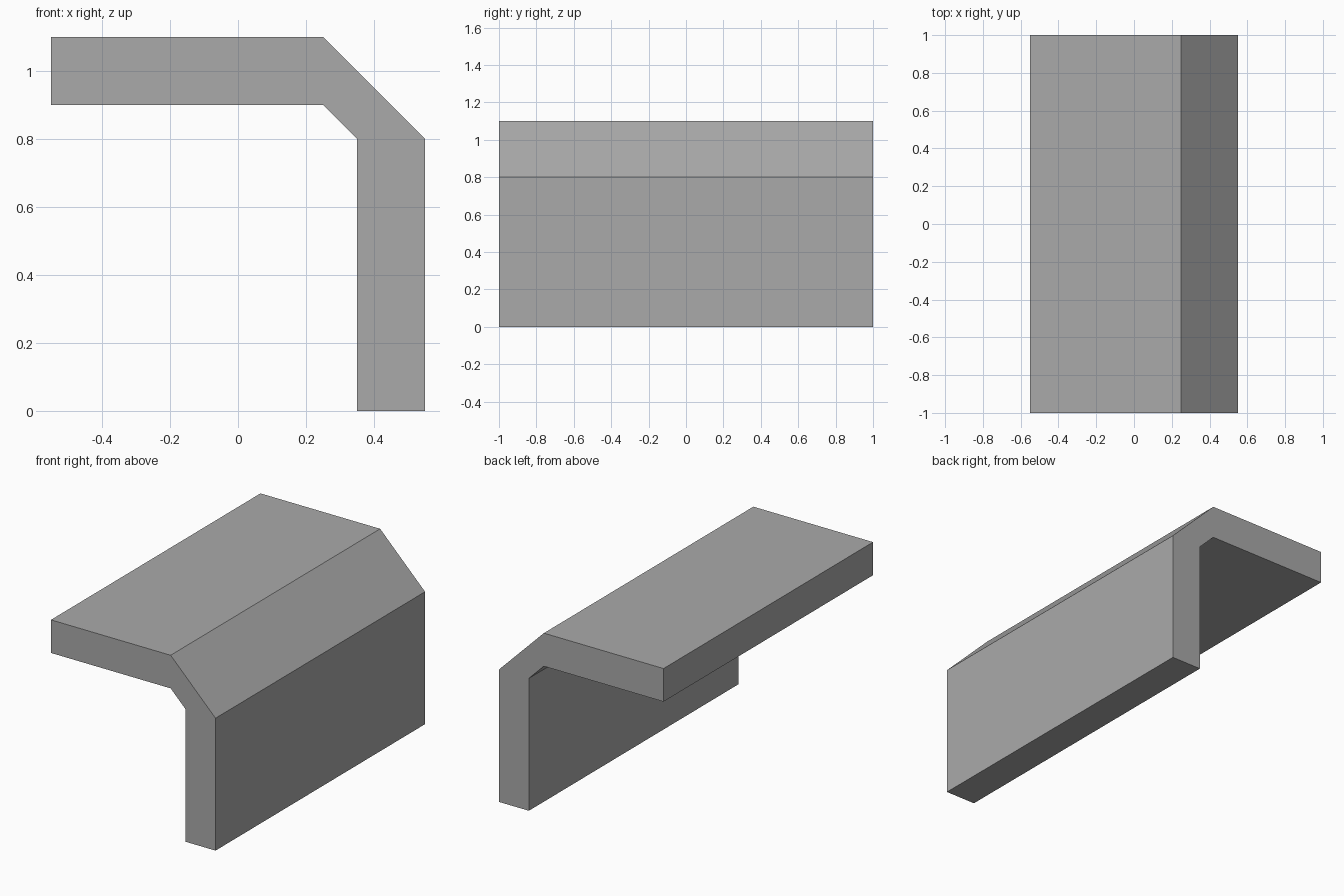
import bpy
import bmesh

cube = bpy.data.objects.get("Cube")
if cube:
    bpy.data.objects.remove(cube, do_unlink=True)

# Plain grey material
grey = bpy.data.materials.new("plain grey")
grey.use_nodes = True
colour = (0.4, 0.4, 0.4, 1)
grey.diffuse_color = colour
grey.node_tree.nodes["Principled BSDF"].inputs["Base Color"].default_value = colour

# Cross-section (x, z) of the bent slab: flat top, sloped corner, upright wall
profile = [(-0.55, 0.9), (0.25, 0.9), (0.35, 0.8), (0.35, 0),
           (0.55, 0), (0.55, 0.8), (0.25, 1.1), (-0.55, 1.1)]

# Extrude the section along the full depth
bm = bmesh.new()
section = bm.faces.new([bm.verts.new((x, -1, z)) for x, z in profile])
extruded = bmesh.ops.extrude_face_region(bm, geom=[section], use_keep_orig=True)
moved = [v for v in extruded["geom"] if isinstance(v, bmesh.types.BMVert)]
bmesh.ops.translate(bm, verts=moved, vec=(0, 2, 0))
bmesh.ops.recalc_face_normals(bm, faces=bm.faces)

mesh = bpy.data.meshes.new("corner_ledge")
bm.to_mesh(mesh)
bm.free()
mesh.materials.append(grey)
ledge = bpy.data.objects.new("corner_ledge", mesh)
bpy.context.collection.objects.link(ledge)
